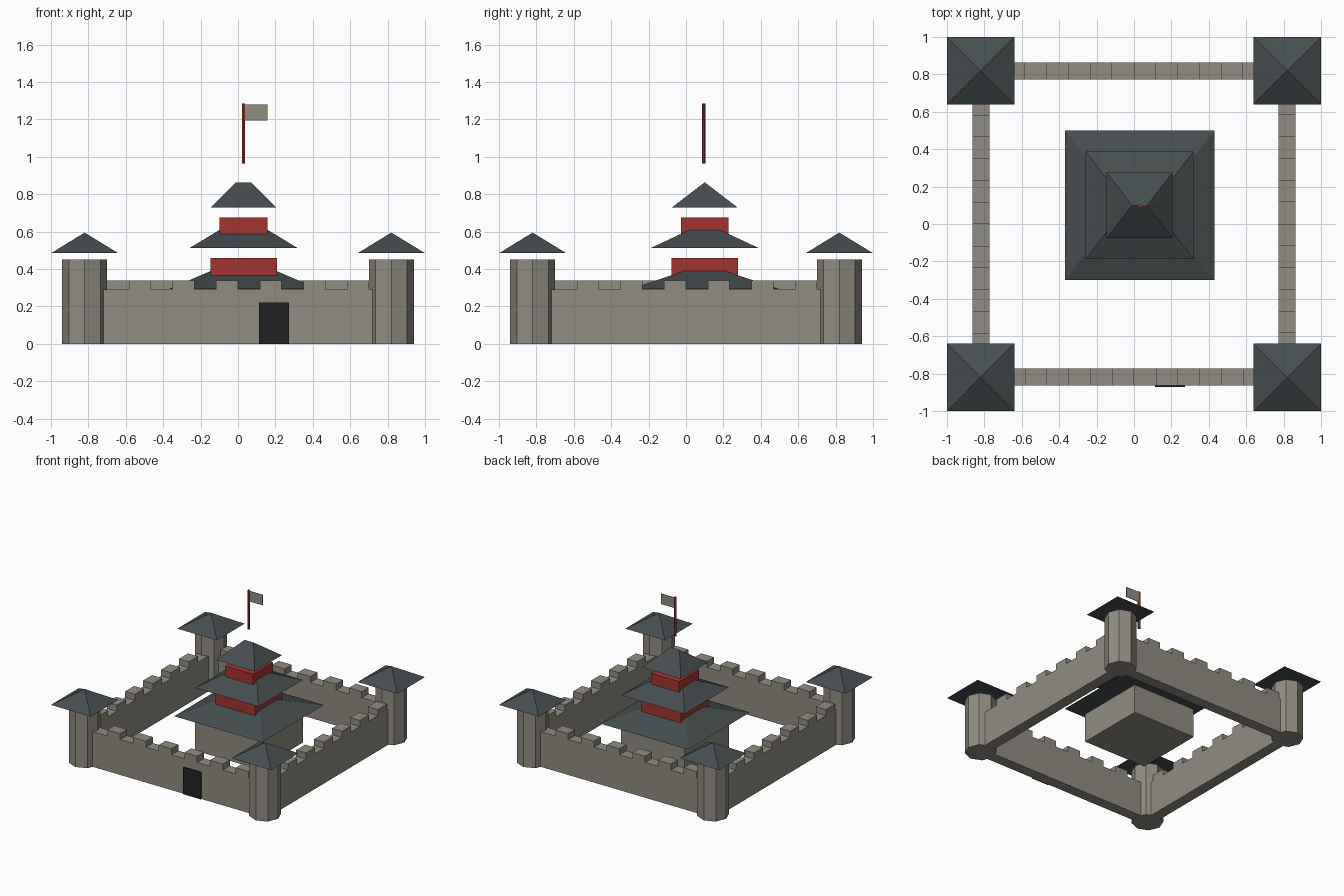
import bpy, bmesh, math
from mathutils import Matrix, Vector

if "Cube" in bpy.data.objects:
    bpy.data.objects.remove(bpy.data.objects["Cube"])


def material(name, rgb):
    m = bpy.data.materials.new(name)
    m.diffuse_color = (*rgb, 1)
    m.use_nodes = True
    m.node_tree.nodes["Principled BSDF"].inputs["Base Color"].default_value = m.diffuse_color
    return m


STONE = material("grey stone", (0.28, 0.262, 0.22))
SLATE = material("dark slate", (0.062, 0.076, 0.078))
RED = material("red lacquer", (0.36, 0.036, 0.03))
BLACK = material("black gate", (0.016, 0.016, 0.016))


def finish(name, bm, mat):
    bmesh.ops.recalc_face_normals(bm, faces=bm.faces)
    me = bpy.data.meshes.new(name)
    bm.to_mesh(me)
    bm.free()
    me.materials.append(mat)
    ob = bpy.data.objects.new(name, me)
    bpy.context.collection.objects.link(ob)
    return ob


def box(name, lo, hi, mat):
    lo, hi = Vector(lo), Vector(hi)
    bm = bmesh.new()
    bmesh.ops.create_cube(bm, size=1, matrix=Matrix.Translation((lo + hi) / 2)
                          @ Matrix.Diagonal((*(hi - lo), 1)))
    return finish(name, bm, mat)


def prism(name, x, y, z0, z1, r, sides, mat):
    bm = bmesh.new()
    bmesh.ops.create_cone(bm, cap_ends=True, segments=sides, radius1=r, radius2=r,
                          depth=z1 - z0, matrix=Matrix.Translation((x, y, (z0 + z1) / 2)))
    return finish(name, bm, mat)


def hip_roof(name, x, y, z0, z1, half, ridge=0.0):
    """Square hipped roof, with an optional ridge along x."""
    bm = bmesh.new()
    pts = [(sx * half, sy * half, z0) for sx in (-1, 1) for sy in (-1, 1)]
    pts += [(-ridge, 0, z1), (ridge, 0, z1)] if ridge else [(0, 0, z1)]
    for p in pts:
        bm.verts.new((p[0] + x, p[1] + y, p[2]))
    bmesh.ops.convex_hull(bm, input=bm.verts)
    bmesh.ops.dissolve_limit(bm, angle_limit=0.01, verts=bm.verts, edges=bm.edges)
    return finish(name, bm, SLATE)


def curtain_wall(name, turn):
    """Crenellated profile extruded through the wall thickness."""
    step = 1.4 / 12
    prof = [(-0.76, 0), (-0.76, 0.29)]
    for k in range(1, 12, 2):
        a, b = -0.7 + k * step, -0.7 + (k + 1) * step
        prof += [(a, 0.29), (a, 0.34), (b, 0.34), (b, 0.29)]
    prof += [(0.76, 0.29), (0.76, 0)]
    bm = bmesh.new()
    face = bm.faces.new([bm.verts.new((x, -0.863, z)) for x, z in prof])
    ext = bmesh.ops.extrude_face_region(bm, geom=[face])["geom"]
    bmesh.ops.translate(bm, vec=(0, 0.09, 0),
                        verts=[g for g in ext if isinstance(g, bmesh.types.BMVert)])
    bmesh.ops.rotate(bm, verts=bm.verts, matrix=Matrix.Rotation(turn, 3, 'Z'))
    return finish(name, bm, STONE)


# Four curtain walls, turned round the centre
for i, side in enumerate(("front", "right", "back", "left")):
    curtain_wall(side + "_wall", i * math.pi / 2)

# Corner towers with floating pyramid roofs
for sx, xn in ((-1, "left"), (1, "right")):
    for sy, yn in ((-1, "front"), (1, "back")):
        tag = f"{yn}_{xn}_tower"
        prism(tag, sx * 0.82, sy * 0.82, 0, 0.45, 0.12, 8, STONE)
        hip_roof(tag + "_roof", sx * 0.82, sy * 0.82, 0.485, 0.595, 0.18)

# Gate plate on the front wall
box("gate", (0.112, -0.872, 0), (0.272, -0.863, 0.222), BLACK)

# Three-tiered keep: half width, bottom, top, roof half width, eave, ridge height
CX, CY = 0.03, 0.10
tiers = [
    ("keep_base", 0.29, 0.0, 0.24, 0.40, 0.293, 0.426, STONE),
    ("middle_storey", 0.178, 0.34, 0.46, 0.288, 0.513, 0.647, RED),
    ("upper_storey", 0.128, 0.56, 0.675, 0.176, 0.729, 0.864, RED),
]
for name, h, z0, z1, rh, e, top, mat in tiers:
    box(name, (CX - h, CY - h, z0), (CX + h, CY + h, z1), mat)
    hip_roof(name + "_roof", CX, CY, e, top, rh, rh * 0.23)

# Flag and pole
prism("flag_pole", CX, CY - 0.005, 0.965, 1.285, 0.01, 6, RED)
box("flag", (0.035, CY - 0.006, 1.195), (0.157, CY - 0.001, 1.28), STONE)
